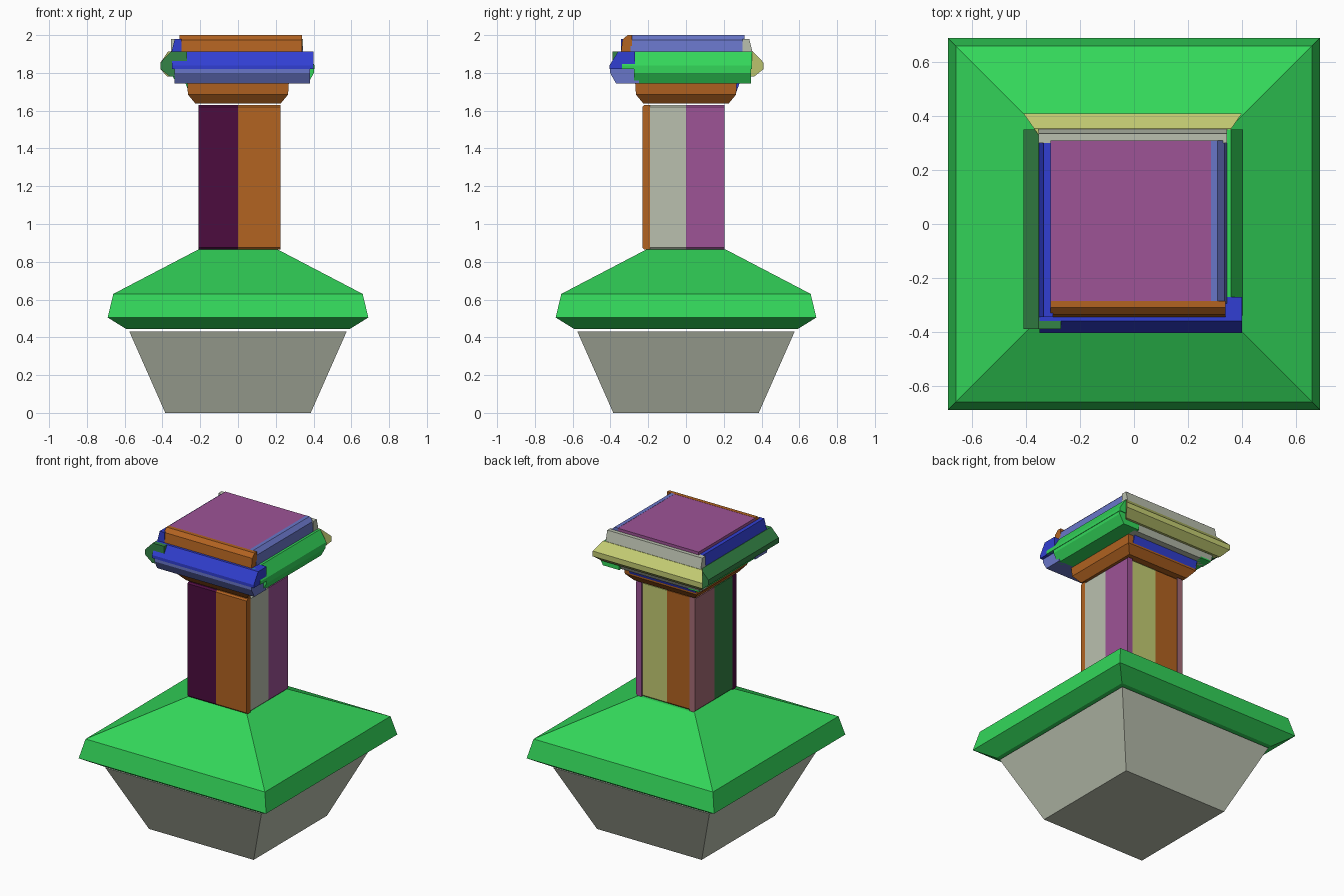
import bpy
import bmesh

cube = bpy.data.objects.get("Cube")
if cube:
    bpy.data.objects.remove(cube, do_unlink=True)


def material(name, rgb):
    lin = [(c / 255 / 12.92) if c < 11 else ((c / 255 + 0.055) / 1.055) ** 2.4 for c in rgb]
    m = bpy.data.materials.new(name)
    m.diffuse_color = (*lin, 1)
    m.use_nodes = True
    m.node_tree.nodes["Principled BSDF"].inputs["Base Color"].default_value = (*lin, 1)
    return m


GREEN = material("bright green", (51, 214, 90))
DARK_GREEN = material("dark green", (52, 132, 70))
GREY = material("stone grey", (186, 192, 175))
ORANGE = material("burnt orange", (178, 99, 33))
BLUE = material("royal blue", (49, 63, 210))
PERI = material("periwinkle", (105, 118, 200))
PURPLE = material("orchid purple", (157, 83, 150))
PLUM = material("dark plum", (76, 12, 63))
YELLOW = material("straw yellow", (196, 204, 115))
MAUVE = material("dusty mauve", (165, 108, 118))


def build(name, verts, faces, mat):
    bm = bmesh.new()
    vs = [bm.verts.new(v) for v in verts]
    for f in faces:
        bm.faces.new([vs[i] for i in f])
    bmesh.ops.recalc_face_normals(bm, faces=bm.faces)
    me = bpy.data.meshes.new(name)
    bm.to_mesh(me)
    bm.free()
    me.materials.append(mat)
    ob = bpy.data.objects.new(name, me)
    bpy.context.collection.objects.link(ob)
    return ob


def skin(name, rings, mat):
    """Join equal rings of points into a closed solid."""
    n = len(rings[0])
    faces = [list(range(n)), [(len(rings) - 1) * n + i for i in range(n)]]
    for r in range(len(rings) - 1):
        for i in range(n):
            j = (i + 1) % n
            faces.append([r * n + i, r * n + j, (r + 1) * n + j, (r + 1) * n + i])
    return build(name, [p for ring in rings for p in ring], faces, mat)


def square_loft(name, levels, mat):
    """Stack square outlines given as (half width, height)."""
    return skin(name, [[(-w, -w, z), (w, -w, z), (w, w, z), (-w, w, z)] for w, z in levels], mat)


# Each side maps (along, outward) to x, y
SIDES = {
    "front": lambda t, d: (t, -d),
    "right": lambda t, d: (d, t),
    "back": lambda t, d: (-t, d),
    "left": lambda t, d: (-d, -t),
}


def board(name, side, profile, a, b, mat, miter=0.0):
    """Extrude an (outward, height) profile along one side, with optional mitred ends."""
    far = max(d for d, z in profile)
    place = SIDES[side]
    rings = [[(*place(t + s * miter * (far - d), d), z) for d, z in profile]
             for t, s in ((a, 1), (b, -1))]
    return skin(name, rings, mat)


def rect(d0, d1, z0, z1):
    return [(d0, z0), (d1, z0), (d1, z1), (d0, z1)]


# Tapered foot and flared skirt
square_loft("foot", [(0.385, 0), (0.575, 0.43)], GREY)
square_loft("skirt", [(0.59, 0.443), (0.69, 0.505), (0.66, 0.63), (0.21, 0.865)], GREEN)

# Column: eight staves, two to a side
staves = [
    ("front", -0.21, 0.0, 0.23, PLUM), ("front", 0.0, 0.225, 0.23, ORANGE),
    ("right", -0.19, 0.0, 0.225, GREY), ("right", 0.0, 0.205, 0.225, PURPLE),
    ("back", -0.18, 0.0, 0.2, YELLOW), ("back", 0.0, 0.18, 0.2, ORANGE),
    ("left", -0.205, 0.0, 0.21, MAUVE), ("left", 0.0, 0.19, 0.21, DARK_GREEN),
]
for i, (side, a, b, d, mat) in enumerate(staves):
    c = 0.01
    prof = [(d - 0.04, 0.865), (d - c, 0.865), (d, 0.875), (d, 1.62), (d - c, 1.63), (d - 0.04, 1.63)]
    board(f"column_stave_{side}_{i % 2 + 1}", side, prof, a, b, mat)

# Neck under the head, with trim at the back and left
square_loft("neck", [(0.225, 1.637), (0.265, 1.685), (0.27, 1.76)], ORANGE)
trim = [(0.23, 1.68), (0.26, 1.68), (0.285, 1.75), (0.23, 1.75)]
board("neck_trim_back", "back", trim, -0.23, 0.26, BLUE)
board("neck_trim_left", "left", [(d, z + 0.015) for d, z in trim], -0.26, 0.24, GREEN)

# Middle tier of the head: upper boards
upper = [(0.27, 1.82), (0.405, 1.82), (0.405, 1.84), (0.36, 1.912), (0.27, 1.912)]
high = [(0.27, 1.78), (0.36, 1.78), (0.41, 1.82), (0.41, 1.855), (0.355, 1.912), (0.27, 1.912)]
board("head_board_front", "front", upper, -0.35, 0.40, BLUE)
board("head_board_right", "right", upper, -0.34, 0.35, GREEN)
board("head_board_back", "back", high, -0.40, 0.41, YELLOW, 0.7)
board("head_board_left", "left", high, -0.35, 0.39, DARK_GREEN)

# Middle tier of the head: lower boards
lower = [(0.25, 1.743), (0.37, 1.743), (0.402, 1.80), (0.402, 1.82), (0.25, 1.82)]
shallow = [(0.25, 1.743), (0.325, 1.743), (0.35, 1.79), (0.25, 1.79)]
board("lower_board_front", "front", lower, -0.335, 0.38, PERI)
board("lower_board_right", "right", lower, -0.275, 0.345, GREEN)
board("lower_board_back", "back", shallow, -0.27, 0.33, GREY)
board("lower_board_left", "left", shallow, -0.33, 0.33, GREEN)

# Top tier of the head and its lid
top = [(0.285, 1.88), (0.348, 1.88), (0.336, 1.975), (0.31, 2.0), (0.285, 2.0)]
side_top = [(0.30, 1.88), (0.36, 1.88), (0.335, 1.98), (0.30, 1.98)]
board("top_board_front", "front", top, -0.31, 0.34, ORANGE)
board("top_board_right", "right", top, -0.295, 0.31, PERI)
board("top_board_back", "back", side_top, -0.345, 0.355, GREY)
board("top_board_left", "left", side_top, -0.30, 0.345, BLUE)
board("lid", "front", rect(-0.31, 0.29, 1.85, 1.999), -0.31, 0.29, PURPLE)
